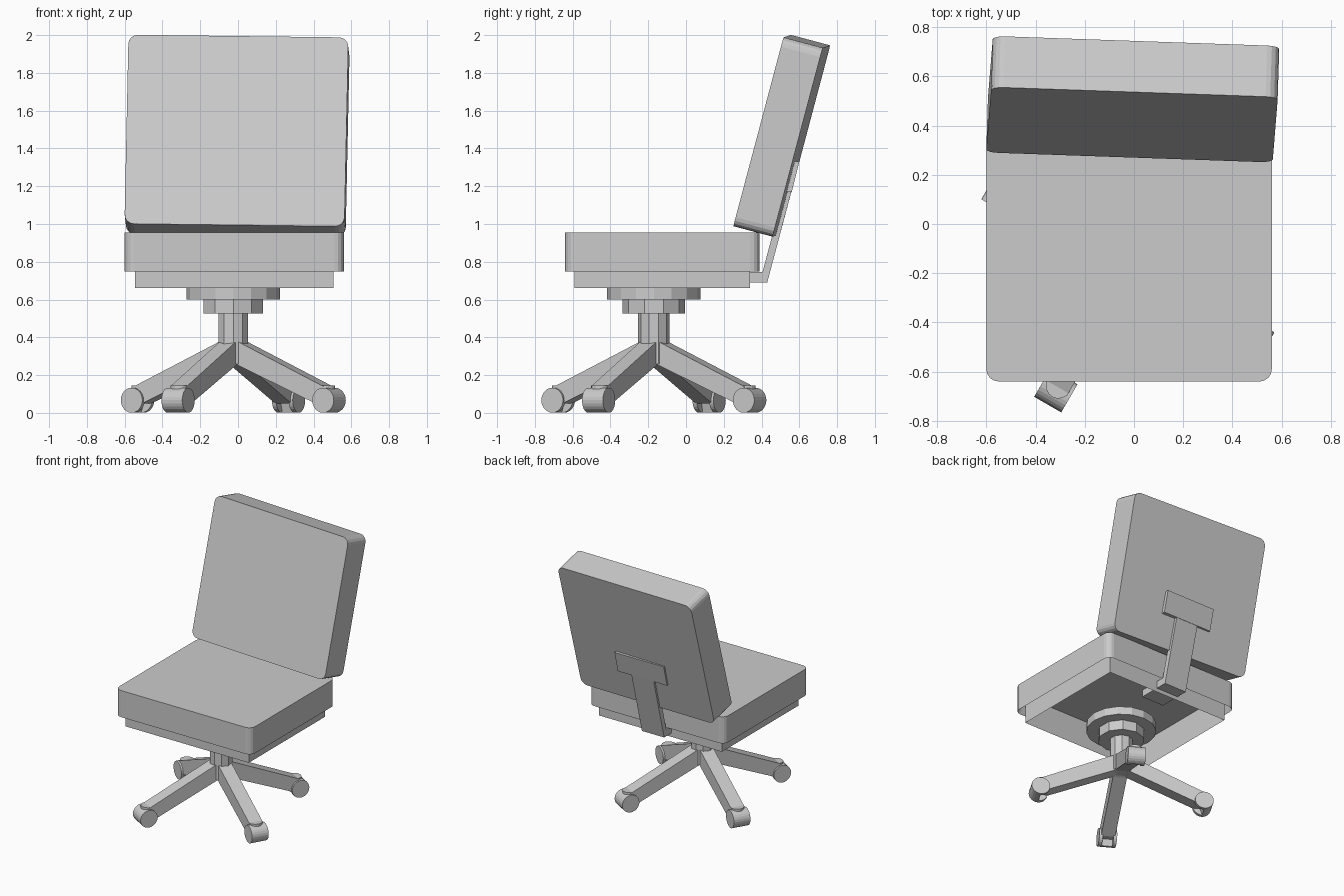
import bpy, bmesh, math
from mathutils import Matrix, Vector

cube = bpy.data.objects.get("Cube")
if cube:
    bpy.data.objects.remove(cube, do_unlink=True)

grey = bpy.data.materials.new("plain_grey")
grey.use_nodes = True
COLOUR = (0.6, 0.6, 0.6, 1)
grey.diffuse_color = COLOUR
grey.node_tree.nodes["Principled BSDF"].inputs["Base Color"].default_value = COLOUR


def finish(name, bm, matrix=Matrix()):
    """Turn a bmesh into a named, coloured object."""
    bmesh.ops.recalc_face_normals(bm, faces=bm.faces)
    mesh = bpy.data.meshes.new(name)
    bm.to_mesh(mesh)
    bm.free()
    mesh.materials.append(grey)
    obj = bpy.data.objects.new(name, mesh)
    obj.matrix_world = matrix
    bpy.context.collection.objects.link(obj)
    return obj


def box(size, axis=None, radius=0):
    """Centred box; edges running along axis are rounded."""
    bm = bmesh.new()
    bmesh.ops.create_cube(bm, size=1)
    bmesh.ops.scale(bm, vec=size, verts=bm.verts)
    if axis is not None:
        edges = [e for e in bm.edges
                 if abs((e.verts[0].co - e.verts[1].co)[axis]) > 1e-4]
        bmesh.ops.bevel(bm, geom=edges, offset=radius, segments=4,
                        profile=0.5, affect='EDGES')
    return bm


def pocket(bm, rim, depth):
    """Hollow a slab from below."""
    bm.normal_update()
    bottom = min(bm.faces, key=lambda f: f.normal.z)
    bmesh.ops.inset_region(bm, faces=[bottom], thickness=rim)
    bmesh.ops.translate(bm, verts=bottom.verts, vec=(0, 0, depth))
    return bm


def prism(points, width):
    """Extrude a side outline (y, z) symmetrically across x."""
    bm = bmesh.new()
    face = bm.faces.new([bm.verts.new((-width / 2, y, z)) for y, z in points])
    new = bmesh.ops.extrude_face_region(bm, geom=[face])["geom"]
    bmesh.ops.translate(bm, vec=(width, 0, 0),
                        verts=[v for v in new if isinstance(v, bmesh.types.BMVert)])
    return bm


def drum(name, radius, low, high, sides):
    bm = bmesh.new()
    bmesh.ops.create_cone(bm, cap_ends=True, segments=sides, radius1=radius,
                          radius2=radius, depth=high - low)
    return finish(name, bm, HUB @ Matrix.Translation((0, 0, (low + high) / 2)))


HUB = Matrix.Translation((-0.025, -0.17, 0))

# Seat cushion and the open tray beneath it
finish("seat_cushion", pocket(box((1.16, 1.03, 0.205), 2, 0.05), 0.06, 0.13),
       Matrix.Translation((-0.02, -0.125, 0.852)))
finish("seat_tray", pocket(box((1.05, 0.93, 0.22)), 0.006, 0.21),
       Matrix.Translation((-0.02, -0.125, 0.77)))

# Backrest cushion, leaning back and slightly twisted
LEAN = math.radians(-14.9)
finish("backrest", box((1.165, 0.215, 1.035), 1, 0.05),
       Matrix.Translation((-0.005, 0.507, 1.467))
       @ Matrix.Rotation(math.radians(-2), 4, 'Z')
       @ Matrix.Rotation(math.radians(0.7), 4, 'Y')
       @ Matrix.Rotation(LEAN, 4, 'X'))

# Bent support bracket and its crossbar
SHIFT = Matrix.Translation((-0.02, 0, 0))
finish("back_bracket", prism([(0.18, 0.69), (0.43, 0.69), (0.6, 1.33), (0.56, 1.33),
                              (0.405, 0.745), (0.18, 0.745)], 0.19), SHIFT)
finish("bracket_crossbar", prism([(0.56, 1.17), (0.6, 1.33), (0.56, 1.33),
                                  (0.52, 1.17)], 0.42), SHIFT)

# Swivel and column
drum("swivel_plate", 0.247, 0.6, 0.662, 16)
drum("swivel_collar", 0.165, 0.525, 0.6, 10)
drum("column", 0.083, 0.26, 0.525, 10)

# Four legs with casters
WHEEL_R, WHEEL_Y, WHEEL_Z = 0.066, 0.585, 0.067


def arc(start, end, steps, radius):
    return [(WHEEL_Y + radius * math.cos(a), WHEEL_Z + radius * math.sin(a))
            for a in (math.radians(start + (end - start) * i / steps)
                      for i in range(steps + 1))]


for i in range(4):
    spin = HUB @ Matrix.Rotation(math.radians(-30 + 90 * i - 90), 4, 'Z')
    finish(f"leg_{i + 1}", prism([(0, 0.27), (0.05, 0.255), (0.53, 0.05), (0.58, 0.05),
                                  (0.58, 0.14), (0.05, 0.38), (0, 0.38)], 0.1), spin)
    finish(f"caster_cover_{i + 1}", prism(arc(-90, 120, 14, WHEEL_R), 0.125), spin)
    for side in (-1, 1):
        finish(f"caster_disc_{i + 1}_{'right' if side < 0 else 'left'}",
               prism(arc(0, 345, 23, WHEEL_R), 0.025),
               spin @ Matrix.Translation((side * 0.051, 0, 0)))
    bm = bmesh.new()
    bmesh.ops.create_cone(bm, cap_ends=True, segments=16, radius1=0.05,
                          radius2=0.05, depth=0.04)
    finish(f"caster_swivel_{i + 1}", bm,
           spin @ Matrix.Translation((0, WHEEL_Y - 0.02, 0.125)))
